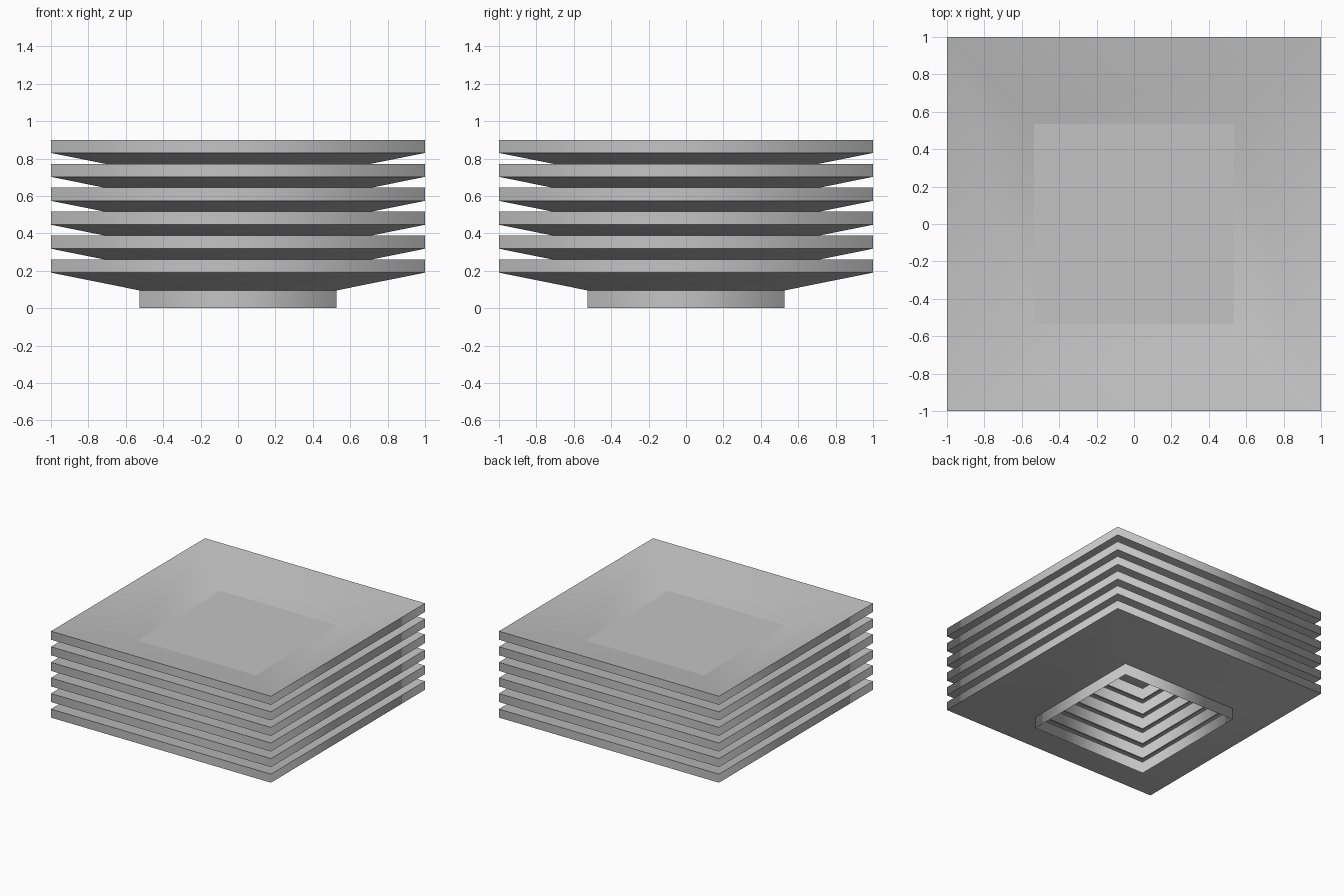
import bpy
import bmesh

cube = bpy.data.objects.get("Cube")
if cube:
    bpy.data.objects.remove(cube, do_unlink=True)

PLATES = 6
SPACING = 0.128
# Plate cross-section (half width, height): neck, underside, rim, dished top
PROFILE = [(0.527, 0.0), (0.527, 0.095), (1.0, 0.19), (1.0, 0.26), (0.535, 0.13)]

metal = bpy.data.materials.new("light grey metal")
metal.use_nodes = True
grey = (0.55, 0.55, 0.55, 1.0)
metal.diffuse_color = grey
metal.node_tree.nodes["Principled BSDF"].inputs["Base Color"].default_value = grey


def square(bm, half, z):
    """Four corner vertices, counter-clockwise."""
    return [bm.verts.new((x * half, y * half, z))
            for x, y in ((-1, -1), (1, -1), (1, 1), (-1, 1))]


def add_object(name, bm, z=0.0):
    mesh = bpy.data.meshes.new(name)
    bm.to_mesh(mesh)
    bm.free()
    mesh.materials.append(metal)
    obj = bpy.data.objects.new(name, mesh)
    obj.location.z = z
    bpy.context.collection.objects.link(obj)
    return obj


def louver_plate(name, z):
    """Hollow square funnel lofted through the profile."""
    bm = bmesh.new()
    rings = [square(bm, half, h) for half, h in PROFILE]
    for low, high in zip(rings, rings[1:]):
        for i in range(4):
            j = (i + 1) % 4
            face = bm.faces.new((low[i], low[j], high[j], high[i]))
            face.smooth = True
    # Keep horizontal creases sharp, leave the corners softly shaded
    for edge in bm.edges:
        a, b = edge.verts
        edge.smooth = abs(a.co.z - b.co.z) > 1e-5
    return add_object(name, bm, z)


# Stack of identical louver plates
for k in range(PLATES):
    louver_plate(f"louver_plate_{k + 1}", k * SPACING)

# Flat panel closing the top plate
half, height = PROFILE[-1]
bm = bmesh.new()
bm.faces.new(square(bm, half, height))
add_object("centre_panel", bm, (PLATES - 1) * SPACING)
